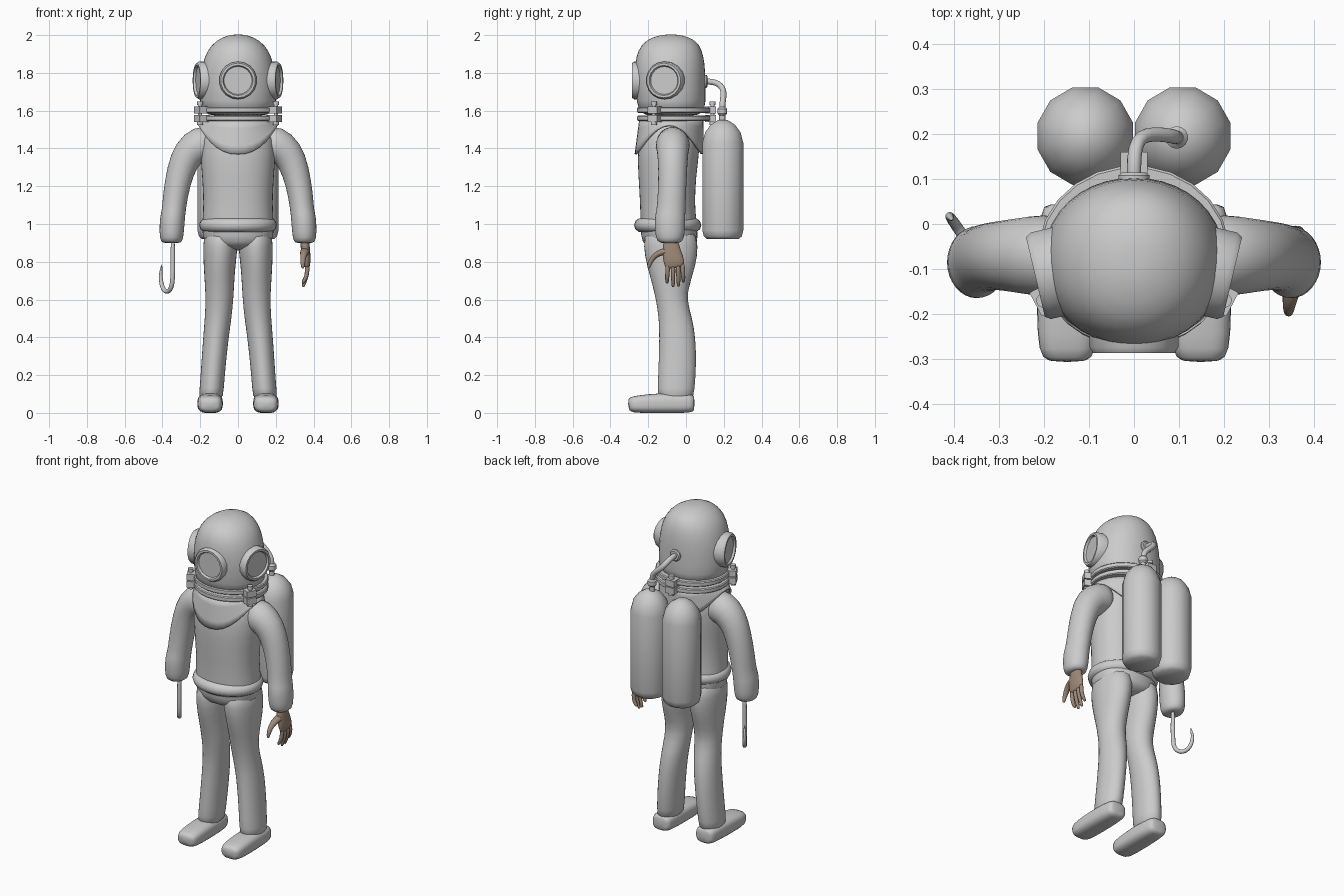
import bpy, bmesh, math
from mathutils import Vector


def finish(name, bm, sub=0, mirror=False, mat=None, angle=38):
    bmesh.ops.recalc_face_normals(bm, faces=bm.faces)
    me = bpy.data.meshes.new(name)
    bm.to_mesh(me)
    bm.free()
    ob = bpy.data.objects.new(name, me)
    bpy.context.collection.objects.link(ob)
    for p in me.polygons:
        p.use_smooth = True
    if sub:
        m = ob.modifiers.new("smooth", 'SUBSURF')
        m.levels = m.render_levels = sub
    else:
        bpy.ops.object.select_all(action='DESELECT')
        ob.select_set(True)
        bpy.context.view_layer.objects.active = ob
        bpy.ops.object.shade_smooth_by_angle(angle=math.radians(angle))
    if mirror:
        ob.modifiers.new("mirror", 'MIRROR').use_mirror_merge = False
    if mat:
        me.materials.append(mat)
    return ob


def bridge(bm, rings, caps=True):
    n = len(rings[0])
    for r0, r1 in zip(rings, rings[1:]):
        for i in range(n):
            j = (i + 1) % n
            bm.faces.new((r0[i], r0[j], r1[j], r1[i]))
    if caps:
        bm.faces.new(rings[0])
        bm.faces.new(rings[-1])


def sweep(name, secs, side=(0, 1, 0), n=16, p=2, axis=None, **kw):
    """Loft through sections (x, y, z, half width, half width along side)."""
    bm = bmesh.new()
    pts = [Vector(s[:3]) for s in secs]
    rings = []
    for k, s in enumerate(secs):
        t = Vector(axis) if axis else pts[min(k + 1, len(pts) - 1)] - pts[max(k - 1, 0)]
        u = t.cross(Vector(side)).normalized()
        v = u.cross(t).normalized()
        ring = []
        for i in range(n):
            a = math.tau * (i + .5) / n
            c, d = math.cos(a), math.sin(a)
            q = (abs(c) ** p + abs(d) ** p) ** (-1 / p)
            ring.append(bm.verts.new(pts[k] + u * (c * q * s[3]) + v * (d * q * s[4])))
        rings.append(ring)
    bridge(bm, rings)
    return finish(name, bm, **kw)


UP = (0, 0, 1)

# Helmet dome
sweep("helmet", [(0, -.075, 1.56, .195, .178), (0, -.078, 1.65, .205, .184),
                 (0, -.085, 1.76, .205, .19), (0, -.085, 1.85, .19, .187),
                 (0, -.085, 1.92, .165, .172), (0, -.08, 1.975, .115, .135),
                 (0, -.08, 2.0, .05, .06), (0, -.08, 2.003, .015, .02)], n=20, p=2.1, axis=UP, sub=1)


# Round windows with raised rims and glass
def window(name, c, nrm, mirror):
    nrm = Vector(nrm).normalized()
    prof = [(-.05, .1), (0, .1), (.012, .092), (.012, .08), (0, .074)]
    sweep(name, [(*(Vector(c) + nrm * o), r, r) for o, r in prof],
          side=UP, axis=nrm, n=18, mirror=mirror)


window("front_window", (0, -.274, 1.76), (0, -1, 0), False)
window("side_window", (.207, -.115, 1.76), (.97, -.23, 0), True)

# Double clamp ring with lugs and bolts
for name, z in (("lower_collar_ring", 1.545), ("upper_collar_ring", 1.588)):
    sweep(name, [(0, -.065, z, .208, .19), (0, -.065, z + .005, .213, .195),
                 (0, -.065, z + .025, .213, .195), (0, -.065, z + .03, .208, .19)], n=24, axis=UP)


def lug(x, y, ang, mirror):
    out = Vector((math.cos(ang), math.sin(ang), 0))
    for z in (1.54, 1.584):
        sweep("collar_lug", [(x, y, z, .042, .042), (x, y, z + .038, .042, .042)],
              side=out, n=4, axis=UP, mirror=mirror)
    c = Vector((x, y, 0)) + out * .01
    sweep("collar_bolt", [(c.x, c.y, z, r, r) for z, r in
                          ((1.525, .016), (1.54, .016), (1.54, .01), (1.63, .01), (1.63, .016), (1.648, .016))],
          n=12, axis=UP, mirror=mirror)


lug(.192, -.165, math.atan2(-.1, .19), True)
lug(0, .13, math.pi / 2, False)

# Scalloped breastplate under the collar
bm = bmesh.new()
rings = []
for k in range(5):
    t = k / 4
    ring = []
    for i in range(32):
        a = math.tau * i / 32
        rx, ry = .185 + .027 * t ** .7, .17 + .012 * t
        low = 1.37 + .155 * abs(math.cos(a)) ** 2.4
        ring.append(bm.verts.new((rx * math.cos(a), -.078 - .012 * t + ry * math.sin(a), 1.55 + (low - 1.55) * t)))
    rings.append(ring)
bridge(bm, rings, caps=False)
plate = finish("breastplate", bm, angle=60)
plate.modifiers.new("thick", 'SOLIDIFY').thickness = .012

# Suit body and belt
sweep("torso", [(0, -.08, 1.55, .12, .12), (0, -.085, 1.5, .18, .15), (0, -.092, 1.4, .205, .168),
                (0, -.1, 1.25, .19, .153), (0, -.098, 1.1, .183, .145), (0, -.093, 1.02, .19, .15),
                (0, -.088, .93, .192, .152), (0, -.082, .88, .165, .14), (0, -.08, .86, .05, .05)],
      n=20, p=2.3, axis=UP, sub=1)
bm = bmesh.new()
rings = []
for j in range(11):
    b = math.tau * j / 10
    o, z = .036 * math.cos(b), .994 + .037 * math.sin(b)
    rings.append([bm.verts.new(((.17 + o) * math.cos(a), -.097 + (.142 + o) * math.sin(a), z))
                  for a in [math.tau * i / 32 for i in range(32)]])
bridge(bm, rings, caps=False)
bmesh.ops.remove_doubles(bm, verts=bm.verts, dist=1e-5)
finish("belt", bm, angle=80)

# Sleeves, trouser legs and boots
sweep("arm", [(.13, -.07, 1.43, .09, .085), (.2, -.07, 1.425, .102, .095), (.265, -.07, 1.38, .088, .083),
              (.307, -.07, 1.28, .074, .077), (.332, -.075, 1.15, .067, .076), (.341, -.08, 1.06, .064, .078),
              (.347, -.085, 1.035, .068, .083), (.352, -.085, .95, .066, .081),
              (.352, -.085, .905, .06, .07), (.352, -.085, .898, .035, .04)], sub=1, mirror=True)
sweep("leg", [(.09, -.085, .99, .092, .135), (.093, -.08, .88, .094, .15), (.098, -.078, .78, .086, .132),
              (.098, -.08, .68, .079, .1), (.098, -.078, .6, .075, .083), (.105, -.055, .5, .072, .09),
              (.117, -.045, .4, .069, .098), (.13, -.045, .25, .066, .102), (.14, -.053, .12, .065, .1),
              (.145, -.055, .06, .066, .095)], axis=UP, sub=1, mirror=True)
sweep("boot", [(.147, .045, .05, .037, .045), (.147, .035, .05, .05, .062), (.147, -.1, .052, .054, .067),
               (.148, -.2, .049, .05, .068), (.148, -.285, .045, .044, .064), (.148, -.307, .043, .03, .045)],
      side=(1, 0, 0), p=4, sub=1, mirror=True)

# Twin air tanks
sweep("air_tank", [(.108, .195, z, r, r + .002) for z, r in
                   ((.92, .085), (.935, .102), (.965, .11), (1.43, .11), (1.485, .095), (1.525, .065), (1.55, .025))],
      n=12, axis=UP, mirror=True, angle=50)

# Valve and air hose
sweep("tank_valve", [(.095, .192, z, r, r) for z, r in
                     ((1.53, .016), (1.575, .016), (1.585, .025), (1.61, .025), (1.62, .015))], n=14, axis=UP)
sweep("air_hose", [(x, y, z, .017, .017) for x, y, z in
                   ((0, .08, 1.755), (0, .13, 1.755), (.002, .17, 1.745), (.015, .195, 1.72), (.045, .2, 1.69),
                    (.075, .197, 1.665), (.092, .193, 1.64), (.095, .192, 1.6))], side=(1, -1, 0), n=10, sub=1)
sweep("hose_flange", [(0, .07, 1.755, .035, .035), (0, .108, 1.755, .035, .035), (0, .114, 1.755, .028, .028)],
      side=UP, n=14)

# Hook in place of one hand
hook = [(0, .93), (0, .8), (0, .71), (.01, .67), (.03, .647), (.057, .638), (.088, .652),
        (.108, .685), (.115, .73), (.108, .76), (.102, .787)]
sweep("hook", [(-.345 - .57 * s, -.075 + .82 * s, z, r, r) for (s, z), r in
               zip(hook, [.013] * 7 + [.012, .01, .007, .002])], side=(.82, .57, 0), n=10, sub=1)

# Bare hand
skin = bpy.data.materials.new("skin")
skin.diffuse_color = (.34, .25, .19, 1)
sweep("palm", [(.352, -.08, .93, .024, .038), (.355, -.08, .88, .025, .045), (.362, -.072, .83, .023, .055),
               (.366, -.06, .79, .018, .055), (.365, -.057, .765, .012, .05)], n=12, p=2.5, sub=1, mat=skin)
for name, y0, y1, tip in (("index_finger", -.095, -.1, .685), ("middle_finger", -.069, -.068, .665),
                          ("ring_finger", -.043, -.04, .668), ("little_finger", -.02, -.014, .69)):
    sweep(name, [(.364, y0, .8, .014, .014), (.368, (y0 + y1) / 2, .75, .013, .013),
                 (.36, y1, .715, .012, .012), (.347, y1, tip + .01, .01, .01), (.343, y1, tip, .006, .006)],
          n=8, sub=1, mat=skin)
sweep("thumb", [(.357, -.08, .86, .022, .028), (.352, -.13, .853, .02, .026), (.346, -.168, .832, .016, .018),
                (.343, -.189, .8, .014, .014), (.343, -.197, .775, .011, .011), (.343, -.199, .763, .005, .005)],
      side=(1, 0, 0), n=8, sub=1, mat=skin)
